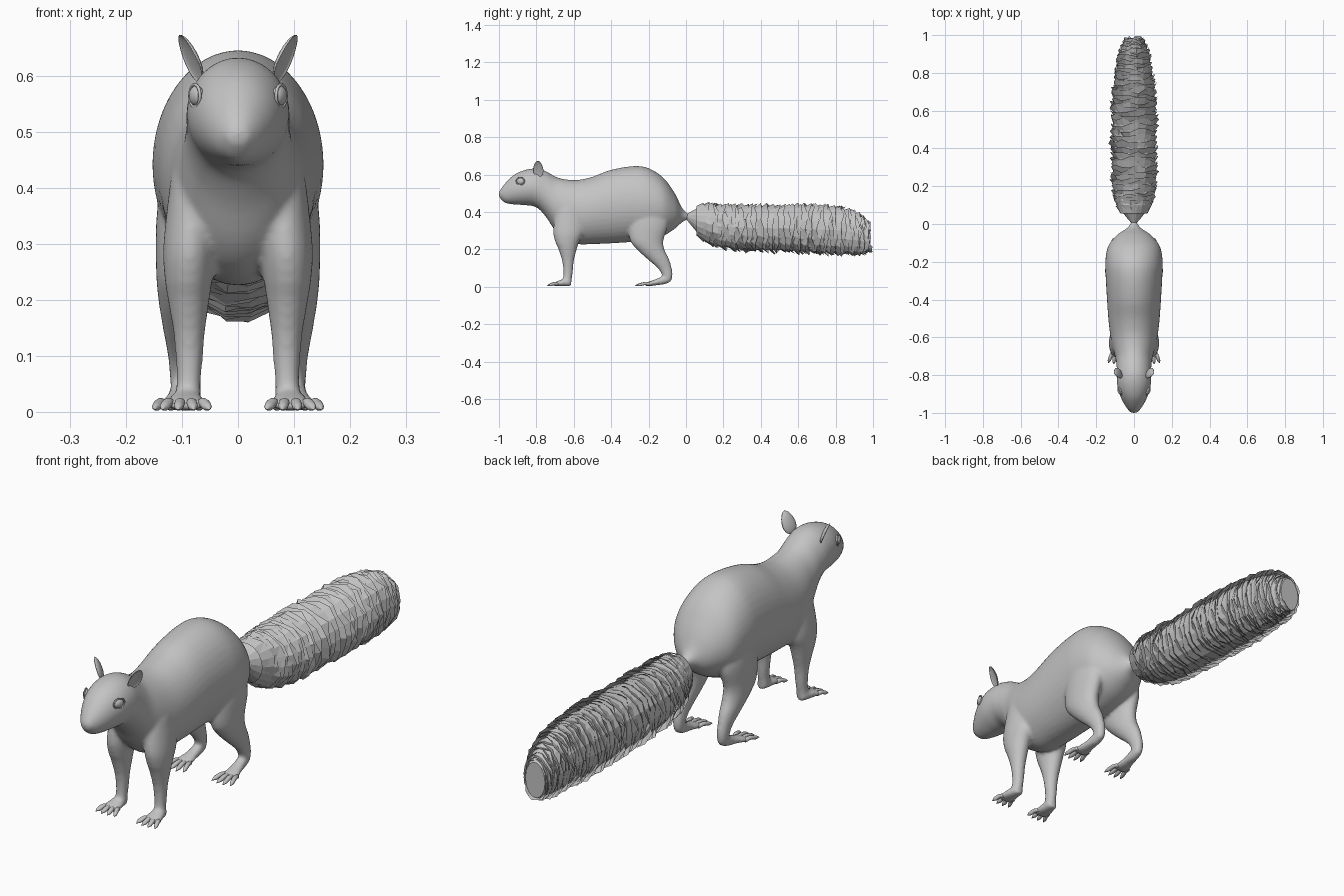
import bpy, bmesh, math, random
from mathutils import Matrix, Vector

random.seed(4)
default_cube = bpy.data.objects.get("Cube")
if default_cube:
    bpy.data.objects.remove(default_cube, do_unlink=True)

# One plain grey
grey = bpy.data.materials.new("plain_grey")
grey.use_nodes = True
COLOUR = (0.55, 0.55, 0.55, 1)
grey.diffuse_color = COLOUR
grey.node_tree.nodes["Principled BSDF"].inputs["Base Color"].default_value = COLOUR


def finish(bm, name, smooth=True, mirror=False):
    """Turn a bmesh into a named object."""
    bmesh.ops.recalc_face_normals(bm, faces=bm.faces[:])
    for f in bm.faces:
        f.smooth = smooth
    mesh = bpy.data.meshes.new(name)
    bm.to_mesh(mesh)
    bm.free()
    mesh.materials.append(grey)
    obj = bpy.data.objects.new(name, mesh)
    bpy.context.scene.collection.objects.link(obj)
    if mirror:
        obj.modifiers.new("mirror", 'MIRROR')
    return obj


def sample(rows, steps):
    """Catmull-Rom interpolation through rows of numbers."""
    out = []
    for i in range(len(rows) - 1):
        quad = [rows[max(i - 1, 0)], rows[i], rows[i + 1], rows[min(i + 2, len(rows) - 1)]]
        for k in range(steps):
            t = k / steps
            out.append([b + 0.5 * t * (c - a + t * (2*a - 5*b + 4*c - d + t * (3*(b - c) + d - a)))
                        for a, b, c, d in zip(*quad)])
    return out + [list(rows[-1])]


def ring(bm, row, axis, side=1, count=24):
    """Elliptical ring of x, y, z, half width, half depth across the given axis."""
    x, y, z, rx, rv = row
    verts = []
    for i in range(count):
        a = math.tau * i / count
        u, v = rx * math.cos(a), rv * math.sin(a)
        co = (x + u, y, z + v) if axis == "Y" else (x + u, y + v, z)
        verts.append(bm.verts.new((co[0] * side, co[1], co[2])))
    return verts


def bridge(bm, a, b):
    for i in range(len(a)):
        j = (i + 1) % len(a)
        bm.faces.new((a[i], a[j], b[j], b[i]))


def loft(bm, rows, axis, side=1, steps=4, count=24):
    """Closed tube through the rows."""
    rings = [ring(bm, r, axis, side, count) for r in sample(rows, steps)]
    for a, b in zip(rings, rings[1:]):
        bridge(bm, a, b)
    bm.faces.new(rings[0])
    bm.faces.new(rings[-1])


def ball(bm, centre, size, turn=Matrix(), shape=None):
    """Ellipsoid, optionally reshaped before placing."""
    verts = bmesh.ops.create_uvsphere(bm, u_segments=24, v_segments=14, radius=1)["verts"]
    for v in verts:
        co = shape(v.co) if shape else v.co
        v.co = turn @ Vector([c * s for c, s in zip(co, size)]) + Vector(centre)


# Torso and head: y, underside, top, half width
TORSO = [(-1, .48, .508, .016), (-.97, .45, .55, .042), (-.92, .44, .598, .069),
         (-.86, .436, .625, .088), (-.8, .425, .632, .092), (-.75, .375, .618, .092),
         (-.7, .30, .59, .1), (-.65, .255, .575, .114), (-.58, .228, .571, .127),
         (-.5, .228, .588, .136), (-.4, .232, .625, .143), (-.28, .24, .645, .15),
         (-.2, .245, .634, .152), (-.12, .272, .582, .138), (-.06, .31, .5, .092),
         (-.02, .345, .42, .035), (.015, .362, .388, .012)]
body = bmesh.new()
loft(body, [(0, y, (lo + hi) / 2, w, (hi - lo) / 2) for y, lo, hi, w in TORSO], "Y", count=40)
ball(body, (0, -.985, .497), (.018, .016, .013))

# Legs and soles: x, y, z, half width, half depth
FRONT_LEG = [(.075, -.62, .42, .045, .075), (.085, -.628, .3, .048, .082),
             (.088, -.635, .24, .043, .064), (.088, -.633, .2, .037, .049),
             (.087, -.631, .14, .028, .032), (.087, -.63, .09, .024, .026),
             (.088, -.633, .05, .022, .024), (.09, -.64, .01, .026, .026)]
HIND_LEG = [(.085, -.2, .44, .05, .08), (.096, -.2, .34, .05, .105),
            (.1, -.21, .25, .046, .09), (.1, -.189, .2, .042, .074),
            (.1, -.15, .15, .034, .059), (.1, -.114, .1, .025, .038),
            (.1, -.1, .065, .022, .029), (.1, -.1, .03, .019, .022)]
FRONT_SOLE = [(.09, -.615, .02, .018, .016), (.092, -.65, .022, .028, .02),
              (.093, -.69, .016, .036, .013), (.093, -.71, .012, .03, .008)]
HIND_SOLE = [(.1, -.08, .045, .014, .016), (.1, -.11, .038, .021, .024),
             (.103, -.16, .024, .026, .017), (.107, -.2, .015, .036, .012),
             (.107, -.22, .012, .03, .008)]
for side in (1, -1):
    for leg in (FRONT_LEG, HIND_LEG):
        loft(body, leg, "Z", side)
    for sole in (FRONT_SOLE, HIND_SOLE):
        loft(body, sole, "Y", side)
torso = finish(body, "body")
remesh = torso.modifiers.new("blend_parts", 'REMESH')
remesh.mode = 'VOXEL'
remesh.voxel_size = 0.007
remesh.use_smooth_shade = True
soften = torso.modifiers.new("soften", 'SMOOTH')
soften.factor = 0.5
soften.iterations = 8

# Toes, fanned out and arched, ending in claws
for name, x, y, reach in (("front_toes", .093, -.685, .06), ("hind_toes", .107, -.195, .082)):
    bm = bmesh.new()
    for k in (-1.5, -.5, .5, 1.5):
        length = reach * (1 - .1 * abs(k))
        fan = [(0, .014, .009), (.35, .017, .0095), (.7, .011, .009), (.85, .009, .006), (1, .005, .001)]
        loft(bm, [(x + k * (.017 + .011 * t), y - length * t, z, r, r * .9) for t, z, r in fan],
             "Y", count=10)
    finish(bm, name, mirror=True)

# Cupped ears leaning outwards
bm = bmesh.new()
lean = Matrix.Rotation(math.radians(24), 4, 'Y') @ Matrix.Rotation(math.radians(-22), 4, 'Z')
ball(bm, (.086, -.79, .63), (.013, .029, .046), lean,
     lambda c: Vector((c.x if c.x < 0 else -.5 * c.x, c.y * (1 - .2 * c.z), c.z)))
finish(bm, "ears", mirror=True)

# Eyes with a raised lid around each
bm = bmesh.new()
outward = Matrix.Rotation(math.radians(-22), 4, 'Z')
ball(bm, (.074, -.885, .564), (.012, .021, .018), outward)
finish(bm, "eyes", mirror=True)


def tube(bm, points, radius, closed=False):
    """Thin tube along points, with round joints across the path."""
    n, rings = len(points), []
    for i, p in enumerate(points):
        ahead = points[(i + 1) % n] if closed else points[min(i + 1, n - 1)]
        back = points[i - 1] if closed else points[max(i - 1, 0)]
        turn = (ahead - back).to_track_quat('Z', 'Y').to_matrix()
        rings.append([bm.verts.new(p + turn @ Vector((math.cos(a), math.sin(a), 0)) * radius)
                      for a in (math.tau * k / 8 for k in range(8))])
    if closed:
        # Match each ring to the nearest start so the loop does not twist
        for i in range(1, n):
            first = min(range(8), key=lambda k: (rings[i][k].co - rings[i - 1][0].co).length)
            rings[i] = rings[i][first:] + rings[i][:first]
        bridge(bm, rings[-1], rings[0])
    else:
        bm.faces.new(rings[0])
        bm.faces.new(rings[-1])
    for a, b in zip(rings, rings[1:]):
        bridge(bm, a, b)


bm = bmesh.new()
lid = [Vector((.075, -.885, .564)) + outward.to_3x3() @ Vector((.002, .024 * math.cos(a), .02 * math.sin(a)))
       for a in (math.tau * k / 24 for k in range(24))]
tube(bm, lid, .003, closed=True)
finish(bm, "eyelids", mirror=True)

# Lips and a pair of small front teeth
bm = bmesh.new()
for base, lift in ((.467, .002), (.459, .009)):
    tube(bm, [Vector((.03 * t, -.976 + .022 * t * t, base + lift * t * t))
              for t in (k / 6 for k in range(-6, 7))], .0028)
finish(bm, "lips")
bm = bmesh.new()
ball(bm, (.004, -.977, .463), (.0035, .003, .006))
finish(bm, "front_teeth", mirror=True)

# Tail: y, centre height, half width, half height
TAIL = [(0, .375, .01, .012), (.05, .358, .052, .058), (.1, .345, .09, .1),
        (.2, .32, .118, .12), (.35, .313, .124, .128), (.55, .31, .124, .132),
        (.7, .305, .117, .135), (.82, .3, .1, .132), (.92, .285, .08, .115),
        (.985, .265, .05, .082)]
rows = [(0, y, z, w, h) for y, z, w, h in TAIL]

# Solid core under the fur, with a hollowed end
bm = bmesh.new()
core = [(x, y, z, w * (.9 if y > .11 else 1), h * (.9 if y > .11 else 1)) for x, y, z, w, h in rows]
loft(bm, core, "Y", steps=2, count=14)
finish(bm, "tail_core", smooth=False)

# Overlapping ragged skirts of fur that open towards the tip
bm = bmesh.new()
for x, y, z, w, h in sample(rows, 7):
    if y < .09:
        continue
    root = ring(bm, (x, y - .035, z + .005, w * .84, h * .84), "Y", count=18)
    rim = ring(bm, (x, y, z, w, h), "Y", count=18)
    for v in rim:
        grow = random.uniform(.95, 1.08)
        v.co.x *= grow
        v.co.z = z + (v.co.z - z) * grow
        v.co.y += random.uniform(-.01, .014)
    bridge(bm, root, rim)
finish(bm, "tail_fur", smooth=False)
